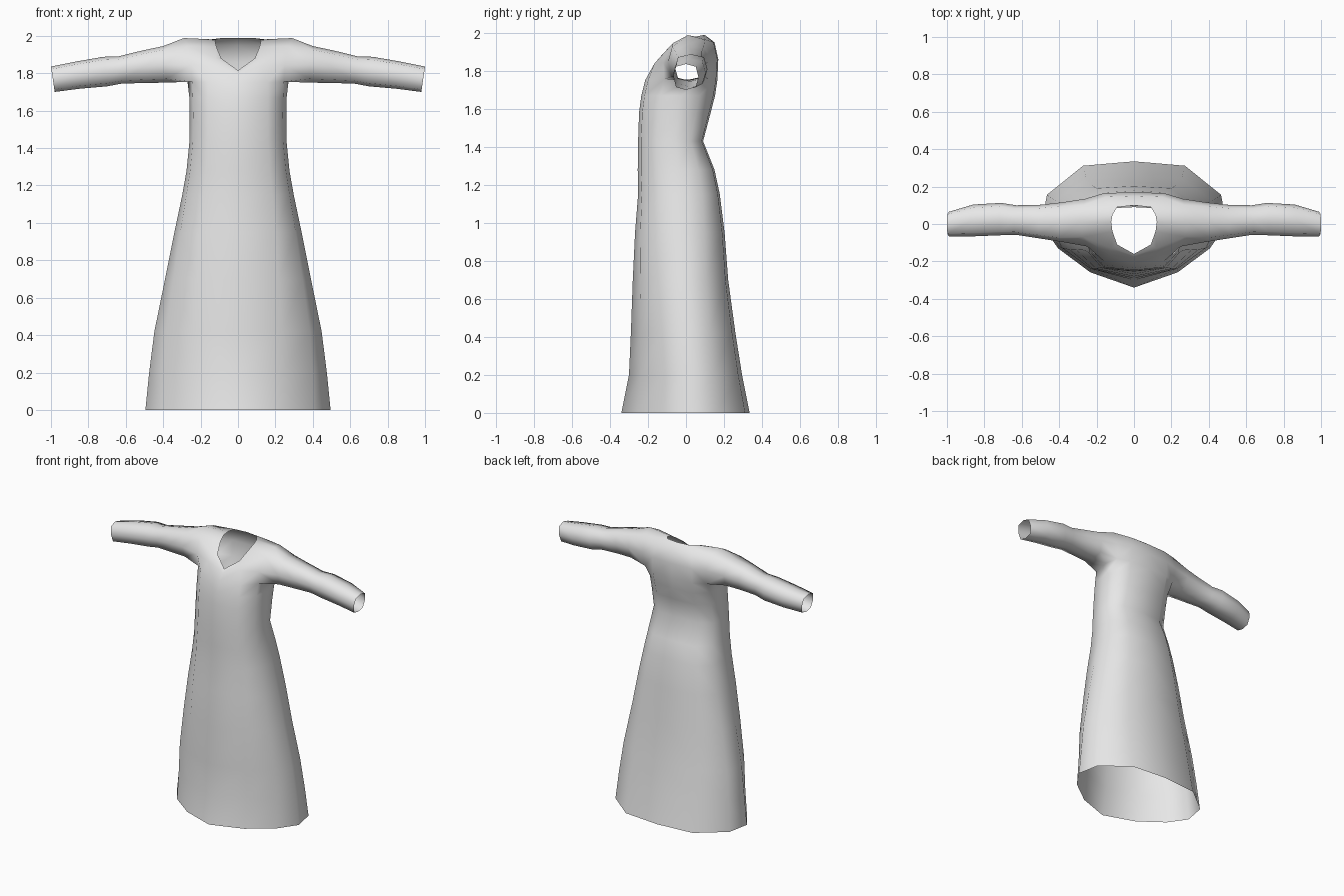
import bpy, bmesh, math

cube = bpy.data.objects.get("Cube")
if cube:
    bpy.data.objects.remove(cube, do_unlink=True)

cloth = bpy.data.materials.new("light grey cloth")
cloth.use_nodes = True
cloth.diffuse_color = (0.8, 0.8, 0.8, 1)
bsdf = next(n for n in cloth.node_tree.nodes if n.type == 'BSDF_PRINCIPLED')
bsdf.inputs["Base Color"].default_value = cloth.diffuse_color

# Half cross-sections from front centre round to back centre: flared hem and boxy bodice
HEM = [(0, -1), (.47, -.76), (.82, -.38), (1, 0), (.94, .47), (.55, .93), (0, 1)]
WAIST = [(0, -1), (.62, -.92), (.93, -.5), (1, 0), (.94, .55), (.6, .95), (0, 1)]

# Skirt and bodice levels: height, half width, front y, back y
LEVELS = [(0, .495, -.34, .335), (.2, .475, -.3, .295), (.42, .447, -.29, .26),
          (.7, .39, -.28, .222), (.95, .34, -.268, .203), (1.15, .298, -.252, .178),
          (1.28, .275, -.254, .15), (1.43, .26, -.252, .09), (1.58, .258, -.247, .13),
          (1.67, .26, -.235, .153)]

# Yoke rows from underarm up to the v-shaped neckline
UNDERARM = [(0, -.215, 1.75), (.16, -.2, 1.75), (.245, -.115, 1.755), (.27, .02, 1.755),
            (.25, .12, 1.755), (.16, .158, 1.75), (0, .165, 1.75)]
CHEST = [(0, -.18, 1.795), (.13, -.165, 1.84), (.25, -.12, 1.845), None,
         (.26, .135, 1.86), (.16, .165, 1.86), (0, .17, 1.86)]
SHOULDER = [(0, -.168, 1.807), (.12, -.13, 1.88), (.27, -.07, 1.945), (.29, .01, 1.988),
            (.27, .1, 1.965), (.15, .145, 1.95), (0, .15, 1.95)]
NECK = [(0, -.16, 1.815), (.09, -.11, 1.88), (.115, -.04, 1.94), (.122, .01, 1.968),
        (.115, .05, 1.98), (.09, .09, 1.988), (0, .1, 1.988)]

# Sleeve rings: x, bottom z, top z, front y, back y
SLEEVE = [(.39, 1.75, 1.945, -.095, .115), (.5, 1.748, 1.922, -.078, .103),
          (.63, 1.745, 1.89, -.058, .1), (.71, 1.73, 1.888, -.06, .113),
          (.86, 1.717, 1.862, -.066, .104), (.99, 1.7, 1.836, -.066, .065)]


def skirt_row(z, half, front, back):
    blend = min(z / 1.2, 1)
    row = []
    for (hx, hy), (wx, wy) in zip(HEM, WAIST):
        x, y = hx + (wx - hx) * blend, hy + (wy - hy) * blend
        mid = (front + back) / 2 * .7
        y = mid + (y * (back - mid) if y > 0 else -y * (front - mid))
        row.append((x * half, y, z))
    return row


def sleeve_ring(x, low, high, front, back):
    ring = []
    for i in range(8):
        a = math.radians(225 + 45 * i)
        k = 1.12 if i % 2 == 0 else 1
        s, c = math.sin(a) * k, math.cos(a) * k
        ring.append((x + .01 * s, (front + back) / 2 + c * (back - front) / 2,
                     (low + high) / 2 + s * (high - low) / 2))
    return ring


bm = bmesh.new()


def add_row(points):
    return [bm.verts.new(p) if p else None for p in points]


# Body shell, leaving an opening for the arm
rows = [add_row(skirt_row(*lv)) for lv in LEVELS]
rows += [add_row(r) for r in (UNDERARM, CHEST, SHOULDER, NECK)]
for low, high in zip(rows, rows[1:]):
    for i in range(6):
        quad = (low[i], low[i + 1], high[i + 1], high[i])
        if all(quad):
            bm.faces.new(quad)

# Sleeve grows from the armhole loop
under, chest, top = rows[-4:-1]
loop = [under[2], under[3], under[4], chest[4], top[4], top[3], top[2], chest[2]]
for ring in SLEEVE:
    following = add_row(sleeve_ring(*ring))
    for i in range(8):
        j = (i + 1) % 8
        bm.faces.new((loop[i], loop[j], following[j], following[i]))
    loop = following

bmesh.ops.recalc_face_normals(bm, faces=bm.faces)
# Make sure the shell faces outward
hem_face = min(bm.faces, key=lambda f: f.calc_center_median().y)
if hem_face.normal.y > 0:
    bmesh.ops.reverse_faces(bm, faces=bm.faces)
mesh = bpy.data.meshes.new("gown")
bm.to_mesh(mesh)
bm.free()
mesh.materials.append(cloth)
gown = bpy.data.objects.new("gown", mesh)
bpy.context.collection.objects.link(gown)

# Mirror to the other side and shade smoothly
mirror = gown.modifiers.new("mirror", 'MIRROR')
mirror.use_clip = True
mesh.polygons.foreach_set("use_smooth", [True] * len(mesh.polygons))
